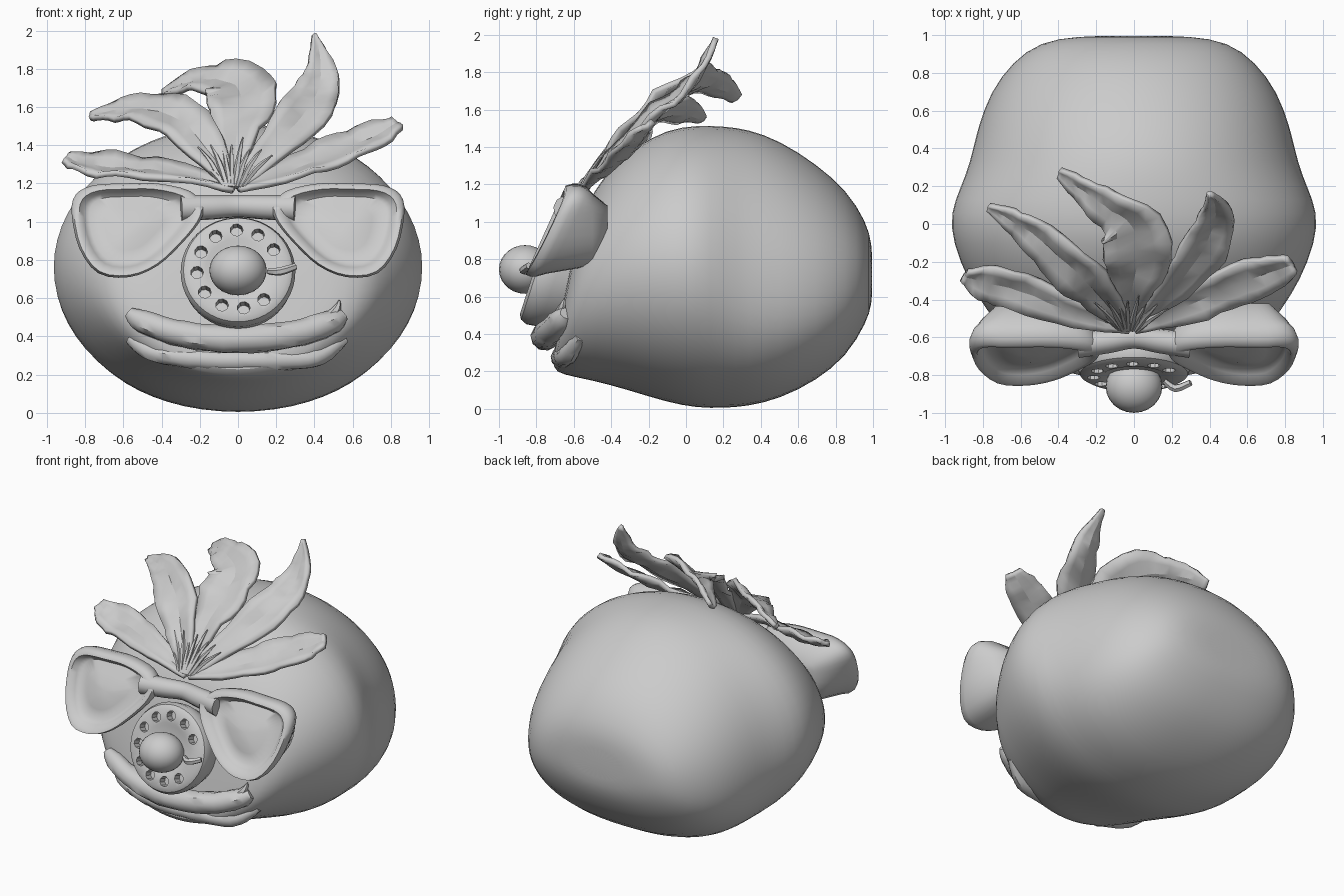
import bpy, bmesh, math, random
from mathutils import Vector, Matrix

random.seed(4)
cube = bpy.data.objects.get("Cube")
if cube:
    bpy.data.objects.remove(cube)

grey = bpy.data.materials.new("clay grey")
grey.use_nodes = True
grey.diffuse_color = (0.6, 0.6, 0.6, 1)
grey.node_tree.nodes["Principled BSDF"].inputs["Base Color"].default_value = (0.6, 0.6, 0.6, 1)


def make(name, bm, smooth=40, subdiv=0):
    """Turn a bmesh into a named object."""
    bmesh.ops.recalc_face_normals(bm, faces=bm.faces)
    mesh = bpy.data.meshes.new(name)
    bm.to_mesh(mesh)
    bm.free()
    mesh.materials.append(grey)
    obj = bpy.data.objects.new(name, mesh)
    bpy.context.collection.objects.link(obj)
    if subdiv:
        obj.modifiers.new("round", 'SUBSURF').levels = subdiv
    if smooth:
        bpy.ops.object.select_all(action='DESELECT')
        obj.select_set(True)
        bpy.context.view_layer.objects.active = obj
        bpy.ops.object.shade_smooth_by_angle(angle=math.radians(smooth))
    return obj


def loft(rings, closed=True):
    """Skin a list of equal-length point rings, capping closed ones."""
    bm = bmesh.new()
    rows = [[bm.verts.new(p) for p in ring] for ring in rings]
    n = len(rows[0])
    for a, b in zip(rows, rows[1:]):
        for i in range(n if closed else n - 1):
            j = (i + 1) % n
            bm.faces.new((a[i], a[j], b[j], b[i]))
    if closed:
        for row in (rows[0], rows[-1]):
            c = bm.verts.new(sum((v.co for v in row), Vector()) / n)
            for i in range(n):
                bm.faces.new((row[i], row[(i + 1) % n], c))
    return bm


def spline(points, steps):
    """Catmull-Rom interpolation through tuples of any length."""
    pts = [points[0]] + list(points) + [points[-1]]
    out = []
    for k in range(len(points) - 1):
        p0, p1, p2, p3 = pts[k:k + 4]
        for s in range(steps):
            t = s / steps
            out.append([b + t / 2 * (c - a + t * (2 * a - 5 * b + 4 * c - d + t * (3 * (b - c) + d - a)))
                        for a, b, c, d in zip(p0, p1, p2, p3)])
    return out + [list(points[-1])]


def tube(name, points, sides=10, steps=5, rough=0.0, smooth=40):
    """Round tube along (x, y, z, radius) points."""
    path = spline(points, steps)
    rings = []
    for k, p in enumerate(path):
        a, b = path[max(k - 1, 0)], path[min(k + 1, len(path) - 1)]
        t = (Vector(b[:3]) - Vector(a[:3])).normalized()
        u = t.cross(Vector((0.1, 1, 0.2))).normalized()
        v = t.cross(u)
        ring = []
        for i in range(sides):
            ang = math.tau * i / sides
            r = p[3] * (1 + random.uniform(-rough, rough))
            ring.append(Vector(p[:3]) + r * (math.cos(ang) * u + math.sin(ang) * v))
        rings.append(ring)
    return make(name, loft(rings), smooth)


def rounded(c, power):
    return math.copysign(abs(c) ** (2 / power), c)


# Head: oval sections, back to front (y, half width, bottom, top, face slant, squareness of the underside);
# squarer sections also carry their widest point lower
sections = [(0.995, 0.3, 0.56, 0.88, 0, 2.2), (0.965, 0.5, 0.46, 1.0, 0, 2.3), (0.86, 0.645, 0.28, 1.17, 0, 2.4),
            (0.7, 0.765, 0.15, 1.31, 0, 2.4), (0.5, 0.835, 0.05, 1.44, 0, 2.35), (0.33, 0.87, 0.01, 1.5, 0, 2.25),
            (0.2, 0.92, 0.0, 1.515, 0, 2.1), (0.06, 0.98, 0.0, 1.52, 0, 2), (-0.1, 0.965, 0.03, 1.5, 0, 2),
            (-0.3, 0.885, 0.1, 1.4, 0.03, 2), (-0.45, 0.79, 0.15, 1.3, 0.1, 2), (-0.56, 0.7, 0.18, 1.21, 0.2, 2),
            (-0.61, 0.57, 0.21, 1.12, 0.22, 2), (-0.63, 0.4, 0.33, 0.97, 0.2, 2)]
rings = []
for y, w, lo, hi, slant, power in sections:
    belly = lo + (hi - lo) * (0.5 - 0.25 * (power - 2))
    ring = []
    for i in range(32):
        a = math.tau * i / 32
        p = power if math.sin(a) < 0 else 2
        z = belly + (hi - belly if p == 2 and math.sin(a) > 0 else belly - lo) * rounded(math.sin(a), p)
        ring.append((w * rounded(math.cos(a), p), y - slant * (0.7 - z), z))
    rings.append(ring)
make("head", loft(rings), 60, 1)

# Glasses: teardrop rims, softly dished on the front and tapering back into the head
outline = [(0.17, 1.08), (0.25, 1.16), (0.42, 1.2), (0.6, 1.2), (0.76, 1.19), (0.85, 1.14), (0.87, 1.04),
           (0.83, 0.86), (0.73, 0.73), (0.57, 0.71), (0.42, 0.77), (0.29, 0.89), (0.2, 1.0)]
outline = spline(outline + outline[:1], 3)[:-1]
cx, cz = 0.56, 0.97
for side, label in ((1, "left"), (-1, "right")):
    rings = []
    for scale, depth, flat_y in ((0.5, 0, -0.42), (0.78, 0, -0.5), (0.94, 0.11, None), (1.0, 0.06, None),
                                 (1.0, 0.03, None), (0.96, 0.0, None), (0.87, 0.0, None), (0.79, 0.04, None),
                                 (0.7, 0.065, None), (0.45, 0.05, None), (0.2, 0.03, None)):
        ring = []
        for x, z in outline:
            px, pz = cx + (x - cx) * scale, cz + (z - cz) * scale
            y = flat_y or -0.64 - 0.45 * (1.2 - pz) + depth + 0.15 * max(0, px - 0.7)
            ring.append((side * px, y, pz))
        rings.append(ring)
    make(label + "_lens_frame", loft(rings), 60)
tube("glasses_bridge", [(-0.3, -0.64, 1.07, 0.07), (-0.14, -0.62, 1.075, 0.065), (0, -0.6, 1.08, 0.06),
                        (0.14, -0.62, 1.075, 0.065), (0.3, -0.64, 1.07, 0.07)])

# Dial nose: bevelled disc with a ring of finger holes, tilted slightly upward
tilt = Matrix.Translation((0, -0.77, 0.74)) @ Matrix.Rotation(math.radians(72), 4, 'X')


def turned(profile, sides, centre=(0, 0)):
    """Lathe a (radius, height) profile and set it in the dial's frame."""
    return loft([[tilt @ Vector((centre[0] + r * math.cos(math.tau * i / sides),
                                 centre[1] + r * math.sin(math.tau * i / sides), h))
                  for i in range(sides)] for r, h in profile])


dial = make("dial_disc", turned([(0.25, -0.2), (0.29, -0.08), (0.3, -0.01), (0.285, 0.025), (0.26, 0.04),
                                 (0.17, 0.04), (0.15, 0.03)], 48), 35)
cutter_bm = bmesh.new()
for k in range(10):
    a = math.radians(30 + k * 31)
    piece = turned([(0.032, -0.015), (0.036, 0.1)], 9, (0.215 * math.cos(a), 0.215 * math.sin(a)))
    part = bpy.data.meshes.new("hole")
    bmesh.ops.recalc_face_normals(piece, faces=piece.faces)
    piece.to_mesh(part)
    piece.free()
    cutter_bm.from_mesh(part)
    bpy.data.meshes.remove(part)
cutter = make("finger_hole_cutter", cutter_bm, 0)
cutter.hide_render = True
cutter.hide_set(True)
cut = dial.modifiers.new("finger holes", 'BOOLEAN')
cut.operation, cut.object = 'DIFFERENCE', cutter
dial.modifiers.move(len(dial.modifiers) - 1, 0)
tube("finger_stop", [(0.16, -0.83, 0.74, 0.015), (0.22, -0.87, 0.74, 0.022), (0.3, -0.84, 0.765, 0.018)], 6, 3)

# Round nose knob
bm = bmesh.new()
bmesh.ops.create_uvsphere(bm, u_segments=24, v_segments=14, radius=1,
                          matrix=Matrix.Translation((0, -0.86, 0.745)) @ Matrix.Diagonal((0.15, 0.14, 0.13, 1)))
make("nose_knob", bm)

# Mouth: full upper lip with upturned corners, rough lower lip blended into the chin
tube("upper_lip", [(-0.57, -0.65, 0.525, 0.03), (-0.5, -0.67, 0.48, 0.06), (-0.28, -0.73, 0.41, 0.07),
                   (0, -0.755, 0.385, 0.075), (0.28, -0.73, 0.41, 0.07), (0.48, -0.67, 0.47, 0.065),
                   (0.55, -0.64, 0.51, 0.035)], 10, 4, 0.05)
tube("lip_corner", [(0.48, -0.68, 0.5, 0.03), (0.52, -0.66, 0.55, 0.02), (0.53, -0.65, 0.59, 0.004)], 6, 3)
tube("lower_lip", [(-0.56, -0.56, 0.39, 0.035), (-0.45, -0.61, 0.32, 0.05), (-0.2, -0.66, 0.28, 0.055),
                   (0.1, -0.665, 0.275, 0.055), (0.4, -0.63, 0.29, 0.05), (0.55, -0.56, 0.39, 0.035)],
     10, 6, 0.06)


# Crest petals: creased blades along (x, y, z, half width) points
def petal(name, points, normal):
    path = spline(points, 4)
    normal = Vector(normal).normalized()
    rings = []
    for k, p in enumerate(path):
        a, b = path[max(k - 1, 0)], path[min(k + 1, len(path) - 1)]
        t = (Vector(b[:3]) - Vector(a[:3])).normalized()
        across = t.cross(normal).normalized()
        lift = across.cross(t)
        ring = []
        for s in (-1, -0.55, 0, 0.55, 1):
            wave = 0.12 * math.sin(k * 1.3 + 2 * s) * abs(s) + random.uniform(-0.06, 0.06)
            ring.append(Vector(p[:3]) + p[3] * (s * (1 + random.uniform(-0.06, 0.06)) * across
                                                + (0.25 * abs(s) + wave) * lift))
        rings.append(ring)
    obj = make(name, loft(rings, closed=False), 25)
    thick = obj.modifiers.new("thickness", 'SOLIDIFY')
    thick.thickness, thick.offset = 0.03, 0


petal("petal_outer_right", [(-0.02, -0.55, 1.17, 0.03), (-0.3, -0.47, 1.24, 0.08), (-0.6, -0.35, 1.27, 0.115),
                            (-0.8, -0.3, 1.29, 0.1), (-0.9, -0.27, 1.33, 0.04)], (0, -0.5, 0.87))
petal("petal_inner_right", [(-0.03, -0.54, 1.18, 0.03), (-0.16, -0.4, 1.37, 0.1), (-0.3, -0.25, 1.52, 0.14),
                            (-0.5, -0.07, 1.58, 0.11), (-0.65, 0.03, 1.57, 0.07), (-0.77, 0.09, 1.55, 0.02)],
      (-0.2, -0.6, 0.8))
petal("petal_middle", [(-0.02, -0.53, 1.18, 0.03), (-0.01, -0.35, 1.42, 0.1), (0.02, -0.17, 1.59, 0.18),
                       (-0.01, 0.0, 1.7, 0.17), (-0.15, 0.1, 1.735, 0.11), (-0.29, 0.2, 1.71, 0.07),
                       (-0.39, 0.27, 1.66, 0.03)], (-0.1, -0.6, 0.8))
petal("petal_inner_left", [(0.0, -0.53, 1.18, 0.03), (0.16, -0.38, 1.36, 0.08), (0.33, -0.18, 1.54, 0.13),
                           (0.42, 0.0, 1.69, 0.11), (0.43, 0.1, 1.83, 0.065), (0.4, 0.16, 1.98, 0.01)],
      (0.1, -0.8, 0.6))
petal("petal_outer_left", [(0.0, -0.55, 1.17, 0.03), (0.28, -0.43, 1.26, 0.1), (0.52, -0.32, 1.35, 0.125),
                           (0.72, -0.25, 1.44, 0.11), (0.84, -0.21, 1.51, 0.05)], (0, -0.5, 0.87))

# Stamens: thin spikes fanning out from the crest's root
for k in range(9):
    a = math.radians(35 + 14 * k)
    reach = random.uniform(0.15, 0.27)
    x, z = reach * math.cos(a), reach * math.sin(a)
    tube("stamen_%d" % (k + 1), [(0.25 * x - 0.03, -0.56, 1.18, 0.014),
                                 (0.6 * x - 0.03, -0.56 + 0.4 * z, 1.19 + 0.6 * z, 0.014),
                                 (x - 0.03, -0.56 + 0.75 * z, 1.2 + z, 0.004)], 5, 3, 0.2)
